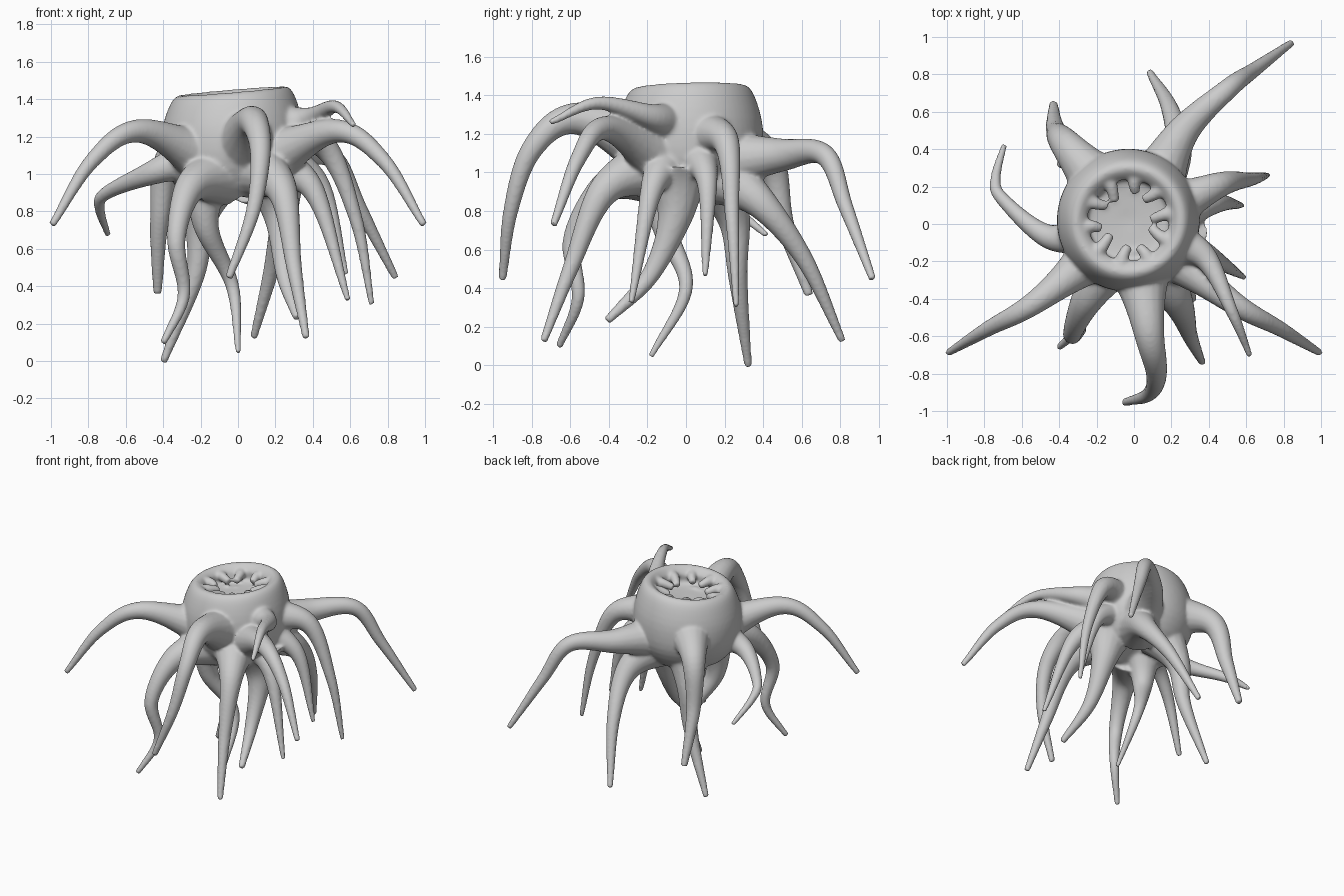
import bpy, bmesh
from math import sin, cos, tau
from mathutils import Vector, Quaternion

cube = bpy.data.objects.get("Cube")
if cube:
    bpy.data.objects.remove(cube, do_unlink=True)

SHADE = 0.6
colour = (SHADE, SHADE, SHADE, 1)
grey = bpy.data.materials.new("pale grey skin")
grey.use_nodes = True
grey.diffuse_color = colour
grey.node_tree.nodes["Principled BSDF"].inputs["Base Color"].default_value = colour

CENTRE = Vector((-0.03, 0.02, 0))
SIDES = 16
bm = bmesh.new()


def smooth_path(points, steps=10):
    """Catmull-Rom path through the points."""
    p = [Vector(q) for q in points]
    p = [p[0] * 2 - p[1]] + p + [p[-1] * 2 - p[-2]]
    path = []
    for a, b, c, d in zip(p, p[1:], p[2:], p[3:]):
        for i in range(steps):
            t = i / steps
            path.append(b + 0.5 * ((c - a) * t + (2 * a - 5 * b + 4 * c - d) * t ** 2
                                   + (3 * b - a - 3 * c + d) * t ** 3))
    return path + [p[-2]]


def skin_rings(rings):
    for low, high in zip(rings, rings[1:]):
        for i in range(len(low)):
            bm.faces.new((low[i - 1], low[i], high[i], high[i - 1]))
    bm.faces.new(rings[0][::-1])
    bm.faces.new(rings[-1])


def tube(points, radius):
    """Sweep a ring along a path; radius depends on the share of its length."""
    path = smooth_path(points)
    travelled = [0]
    for a, b in zip(path, path[1:]):
        travelled.append(travelled[-1] + (b - a).length)
    heading = (path[1] - path[0]).normalized()
    side = heading.orthogonal().normalized()
    rings = []
    for i, p in enumerate(path):
        ahead = (path[min(i + 1, len(path) - 1)] - path[max(i - 1, 0)]).normalized()
        side = heading.rotation_difference(ahead) @ side
        heading = ahead
        r = radius(travelled[i] / travelled[-1])
        rings.append([bm.verts.new(p + Quaternion(heading, tau * k / SIDES) @ side * r)
                      for k in range(SIDES)])
    skin_rings(rings)


def lathe(profile, sides=64):
    """Turn a profile around the body axis, with the crown tilted a little."""
    rings = []
    for r, z in profile:
        ring = []
        for k in range(sides):
            x, y = r * cos(tau * k / sides), r * sin(tau * k / sides)
            tilt = max(0, z - 1.1) * (0.25 * x + 0.08 * y)
            ring.append(bm.verts.new(CENTRE + Vector((x, y, z + tilt))))
        rings.append(ring)
    skin_rings(rings)


def tentacle(thickness, root_height, *points):
    """Tapered limb with a flared root inside the body; the tip allows for softening."""
    path = [Vector(p) for p in points]
    root = path[0].copy()
    root.z = 0
    root = root.normalized() * 0.2
    root.z = root_height
    path[-1] += (path[-1] - path[-2]).normalized() * 0.03
    tube([root, *path],
         lambda t: thickness * (0.019 + 0.057 * (1 - t) + 0.095 * (1 - t) ** 6))


# Rounded body with a hollow underside, then the sunken mouth
outline = [(0.02, 0.95), (0.23, 0.88), (0.36, 1.03), (0.38, 1.22), (0.335, 1.39), (0.28, 1.445),
           (0.22, 1.4), (0.205, 1.33), (0.02, 1.31)]
lathe([(p.x, p.y) for p in smooth_path(outline, 4)])

# Front pair of tentacles, mirrored
for s in (-1, 1):
    tentacle(1.1, 1.08, (s * .53, -.42, 1.23), (s * .78, -.56, 1.07), (s * .98, -.68, .75))

# Upper tentacles: front, back left, back right, upper left, left, right
tentacle(1.15, 1.15, (.08, -.58, 1.28), (.12, -.8, 1.12), (.08, -.91, .8), (-.04, -.95, .47))
tentacle(1.1, 1.06, (.26, .49, 1.09), (.5, .72, 1.09), (.65, .83, .82), (.83, .96, .47))
tentacle(1.3, 1.18, (-.36, .42, 1.08), (-.42, .51, .74), (-.43, .63, .39))
tentacle(.9, 1.25, (.38, -.18, 1.29), (.52, -.46, 1.36), (.61, -.68, 1.27))
tentacle(.9, 1.2, (.46, .21, 1.15), (.63, .24, .76), (.71, .26, .33))
tentacle(.9, 1.1, (-.45, -.07, 1.01), (-.7, .13, .9), (-.74, .24, .82), (-.7, .4, .69))

# Lower tentacles on the right: front, inner, back
tentacle(1.05, 1, (-.26, -.42, .92), (-.33, -.59, .65), (-.29, -.56, .35), (-.39, -.65, .12))
tentacle(.9, 1, (-.17, -.11, .72), (-.03, 0, .4), (0, -.17, .07))
tentacle(1.1, 1, (-.2, .25, .75), (-.23, .27, .45), (-.39, .32, .02))

# Lower tentacles on the left: front, inner, side, rear side, back
tentacle(1.1, 1.04, (.24, -.43, .9), (.3, -.6, .5), (.36, -.73, .15))
tentacle(1.2, 1, (.23, -.06, .76), (.25, -.19, .46), (.31, -.39, .25))
tentacle(.9, 1.06, (.41, -.18, .9), (.58, -.28, .35))
tentacle(.9, 1.1, (.44, .11, .94), (.57, .1, .49))
tentacle(1.1, 1, (.23, .4, .83), (.19, .62, .54), (.09, .8, .15))

# Soft fingers pointing into the mouth
FINGERS = 10
for k in range(FINGERS):
    a = tau * (k + 0.25) / FINGERS
    out = Vector((cos(a), sin(a), 0.07 * cos(a)))
    across = Vector((-sin(a), cos(a), 0)) * (0.02 if k % 2 else -0.015)
    top = CENTRE + Vector((0, 0, 1.385))
    droop = Vector((0, 0, -0.02))
    reach = 0.12 + 0.015 * (k % 3)
    tube([top + out * 0.26, top + out * 0.2, top + out * reach + across + droop],
         lambda t: 0.042 - 0.016 * t)

bmesh.ops.recalc_face_normals(bm, faces=bm.faces)
mesh = bpy.data.meshes.new("tentacled_body")
bm.to_mesh(mesh)
bm.free()
mesh.materials.append(grey)
body = bpy.data.objects.new("tentacled_body", mesh)
bpy.context.collection.objects.link(body)

# Fuse everything into one soft skin
fuse = body.modifiers.new("fuse", 'REMESH')
fuse.mode = 'VOXEL'
fuse.voxel_size = 0.01
fuse.use_smooth_shade = True
soften = body.modifiers.new("soften", 'SMOOTH')
soften.factor = 0.5
soften.iterations = 12
